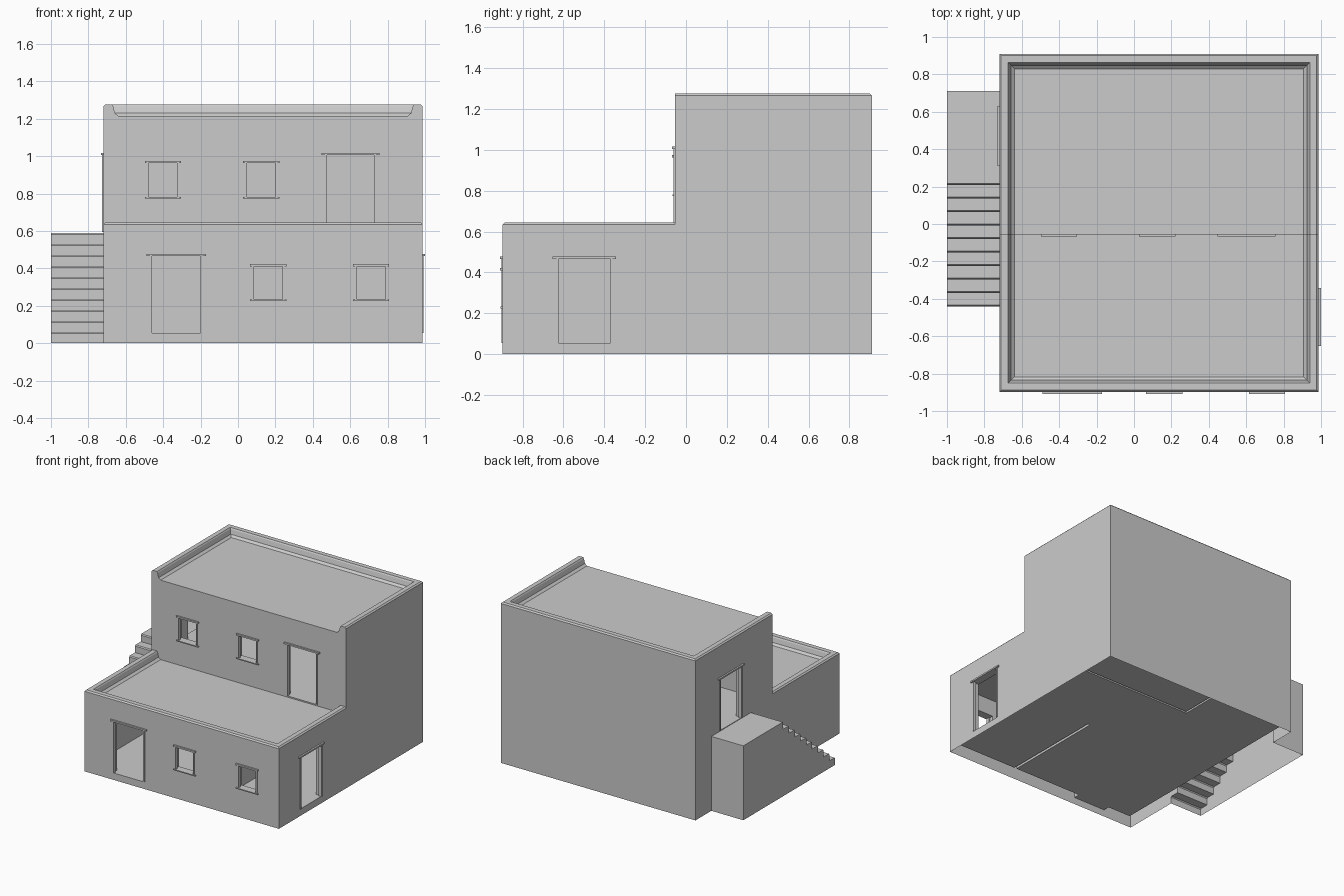
import bpy, bmesh

if "Cube" in bpy.data.objects:
    bpy.data.objects.remove(bpy.data.objects["Cube"])

X0, X1 = -0.72, 0.987          # outer walls
Y0, YM, Y1 = -0.897, -0.055, 0.91
LOW, TOP = 0.645, 1.275        # parapet heights
T = 0.05                       # wall thickness


def make(name, bm):
    bmesh.ops.recalc_face_normals(bm, faces=bm.faces)
    me = bpy.data.meshes.new(name)
    bm.to_mesh(me)
    bm.free()
    ob = bpy.data.objects.new(name, me)
    bpy.context.collection.objects.link(ob)
    return ob


def loft(name, rings):
    """Solid skinned through a list of equal-length point rings."""
    bm = bmesh.new()
    loops = [[bm.verts.new(p) for p in r] for r in rings]
    n = len(loops[0])
    for a, b in zip(loops, loops[1:]):
        for i in range(n):
            bm.faces.new((a[i], a[(i + 1) % n], b[(i + 1) % n], b[i]))
    bm.faces.new(loops[0])
    bm.faces.new(loops[-1])
    return make(name, bm)


def rect(x0, x1, y0, y1, z):
    return [(x0, y0, z), (x1, y0, z), (x1, y1, z), (x0, y1, z)]


def box(name, x0, x1, y0, y1, z0, z1):
    return loft(name, [rect(x0, x1, y0, y1, z0), rect(x0, x1, y0, y1, z1)])


def boolean(target, tool, op='DIFFERENCE'):
    m = target.modifiers.new("cut", 'BOOLEAN')
    m.operation, m.solver, m.object = op, 'EXACT', tool
    bpy.context.view_layer.objects.active = target
    bpy.ops.object.modifier_apply(modifier=m.name)
    bpy.data.objects.remove(tool, do_unlink=True)


def block(name, y0, y1, top, front, back):
    """Building block with chamfered top rim; front/back choose which ends chamfer."""
    c = 0.01
    return loft(name, [rect(X0, X1, y0, y1, 0), rect(X0, X1, y0, y1, top - c),
                       rect(X0 + c, X1 - c, y0 + c * front, y1 - c * back, top)])


def roof_recess(top, y0, y1, front, back):
    """Stepped, sloping hollow that leaves a parapet around a roof deck."""
    prof = [(0.047, 0.05), (0.047, 0), (0.053, -0.01), (0.062, -0.045), (0.08, -0.06)]
    return loft("recess", [rect(X0 + i, X1 - i, y0 + i * front, y1 - i * back, top + z)
                           for i, z in prof])


# Lower storey with terrace, then upper storey with roof
house = block("house_body", Y0, 0.3, LOW, 1, 0)
boolean(house, roof_recess(LOW, Y0, 0.12, 1, 0))
upper = block("upper", YM, Y1, TOP, 0, 1)
boolean(upper, roof_recess(TOP, YM - 0.1, Y1, 0, 1))
boolean(house, upper, 'UNION')

# Outside staircase: one stepped profile pulled along x
steps, rise, run, ys = 10, 0.059, 0.0722, -0.44
prof = [(ys, 0)]
for i in range(steps):
    y = ys + run * i
    prof += [(y, rise * (i + 1) - 0.008), (y + 0.006, rise * (i + 1))]
    prof.append((y + run if i < steps - 1 else 0.71, rise * (i + 1)))
prof.append((0.71, 0))
stairs = loft("stairs", [[(x, y, z) for y, z in prof] for x in (-1.0, X0 + 0.02)])
boolean(house, stairs, 'UNION')

# Rooms, with thin partitions downstairs
room = box("room", X0 + T, X1 - T, Y0 + T, Y1 - T, 0.055, 0.54)
boolean(room, box("partition", 0.40, 0.42, -1, -0.02, 0, 1))
boolean(room, box("partition", -0.01, 1.1, 0.56, 0.575, 0, 1))
boolean(room, box("partition", -0.025, -0.01, 0.56, 1, 0, 1))
boolean(house, room)
boolean(house, box("room", X0 + T, X1 - T, YM + T, Y1 - T, 0.595, 1.17))


# Doors and windows: cut the wall, then add lintel, jambs and sill
def wall_box(side, name, u0, u1, d0, d1, z0, z1):
    """u runs along the wall, d is the distance outward from its face."""
    if side in ("front", "terrace"):
        w = Y0 if side == "front" else YM
        return box(name, u0, u1, w - d1, w - d0, z0, z1)
    if side == "right":
        return box(name, X1 + d0, X1 + d1, u0, u1, z0, z1)
    return box(name, X0 - d1, X0 - d0, u0, u1, z0, z1)


def opening(name, side, u0, u1, z0, z1, door):
    boolean(house, wall_box(side, "hole", u0, u1, -T - 0.02, 0.05, z0, z1))
    e = 0.018 if door else 0.01
    j = 0.01
    wall_box(side, name + "_lintel", u0 - e, u1 + e, -0.02, 0.013, z1, z1 + 0.012)
    wall_box(side, name + "_jamb_a", u0, u0 + j, -0.02, 0.006, z0, z1)
    wall_box(side, name + "_jamb_b", u1 - j, u1, -0.02, 0.006, z0, z1)
    if not door:
        wall_box(side, name + "_sill", u0 - e, u1 + e, -0.02, 0.011, z0 - 0.008, z0)


opening("front_door", "front", -0.47, -0.19, 0.055, 0.465, True)
opening("right_door", "right", -0.635, -0.36, 0.055, 0.465, True)
opening("terrace_door", "terrace", 0.465, 0.738, 0.595, 1.005, True)
opening("landing_door", "left", 0.33, 0.61, 0.595, 1.005, True)
for k, u in enumerate((0.075, 0.625)):
    opening(f"lower_window_{k + 1}", "front", u, u + 0.173, 0.232, 0.41, False)
for k, u in enumerate((-0.488, 0.038)):
    opening(f"upper_window_{k + 1}", "terrace", u, u + 0.173, 0.782, 0.962, False)

# Open underside
bm = bmesh.new()
bm.from_mesh(house.data)
under = [f for f in bm.faces if all(v.co.z < 1e-4 for v in f.verts)]
bmesh.ops.delete(bm, geom=under, context='FACES')
bm.to_mesh(house.data)
bm.free()
